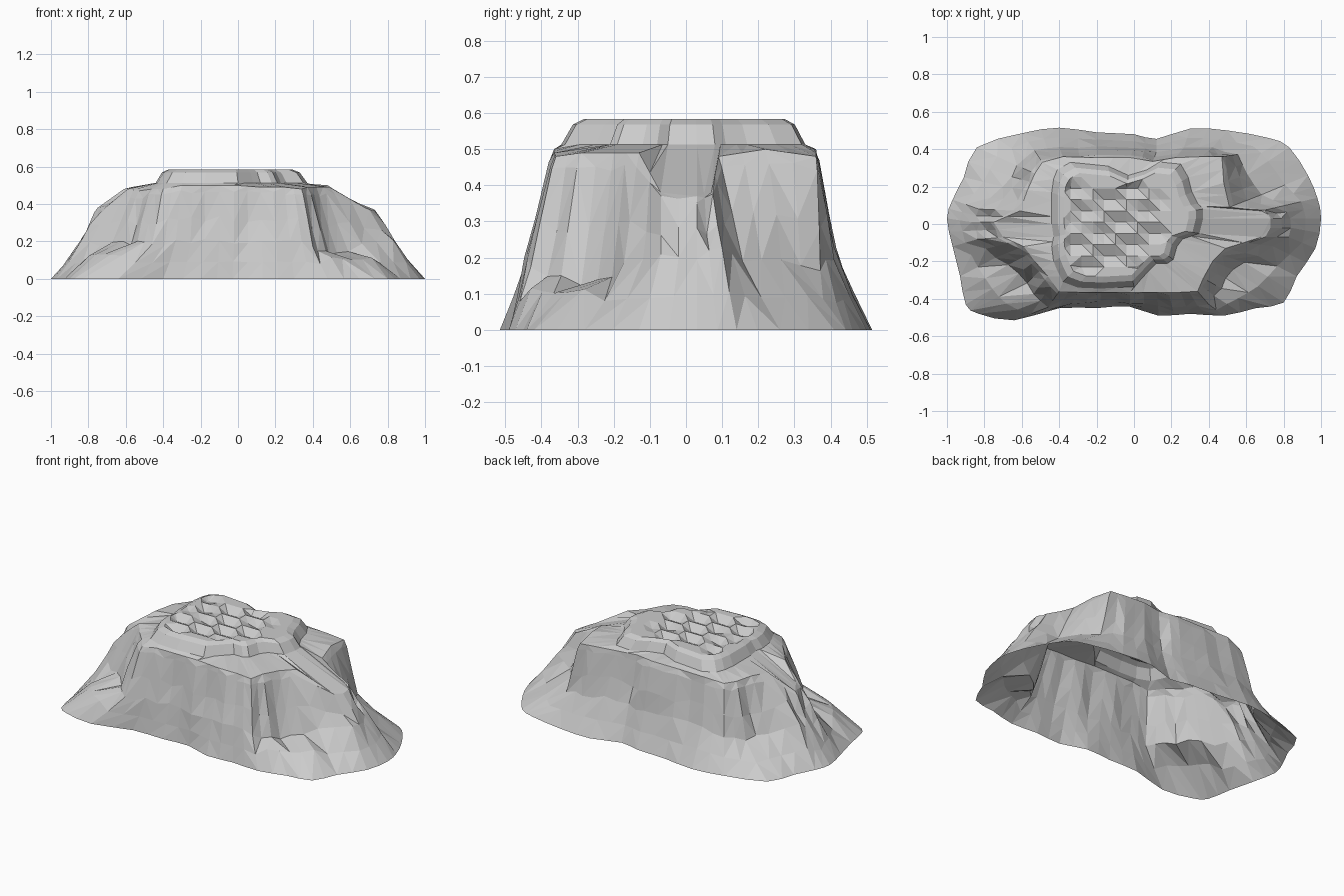
import bpy, bmesh, random
from mathutils import Vector

if "Cube" in bpy.data.objects:
    bpy.data.objects.remove(bpy.data.objects["Cube"])

random.seed(4)

# Ground outline, counter-clockwise from +x
BASE = [(1, .03), (.98, .14), (.93, .26), (.83, .41), (.72, .46), (.5, .5), (.3, .51), (.12, .455),
        (0, .48), (-.2, .49), (-.4, .515), (-.6, .485), (-.84, .41), (-.91, .25), (-.97, .13), (-1, .03),
        (-.97, -.12), (-.93, -.28), (-.9, -.43), (-.83, -.48), (-.64, -.515), (-.4, -.45), (-.2, -.45),
        (-.03, -.44), (.13, -.49), (.3, -.48), (.48, -.49), (.65, -.45), (.8, -.42), (.87, -.28), (.97, -.13)]
# Top of the talus slope
FOOT = [(.84, .03, .2), (.81, .1, .22), (.69, .16, .2), (.6, .26, .2), (.55, .37, .17), (.42, .41, .2),
        (.27, .415, .22), (.12, .39, .2), (0, .4, .2), (-.2, .41, .22), (-.4, .415, .22), (-.53, .39, .19),
        (-.62, .31, .15), (-.7, .2, .18), (-.83, .08, .22), (-.87, .01, .16), (-.83, -.08, .2),
        (-.74, -.18, .18), (-.61, -.26, .19), (-.53, -.37, .19), (-.46, -.445, .18), (-.33, -.425, .2),
        (-.18, -.42, .2), (-.02, -.42, .2), (.13, -.445, .2), (.28, -.445, .2), (.4, -.43, .18),
        (.46, -.34, .14), (.53, -.245, .13), (.66, -.17, .18), (.83, -.07, .2)]
# Cliff rim, with a spur at each end
RIM = [(.73, .03, .37), (.68, .07, .38), (.51, .09, .48), (.48, .22, .5), (.47, .36, .48), (.36, .36, .49),
       (.22, .355, .5), (.1, .335, .5), (-.02, .355, .5), (-.2, .355, .5), (-.38, .36, .5), (-.49, .33, .48),
       (-.53, .27, .48), (-.57, .18, .49), (-.61, .07, .48), (-.75, .01, .38), (-.7, -.07, .39),
       (-.59, -.12, .48), (-.53, -.2, .47), (-.46, -.28, .48), (-.4, -.36, .48), (-.3, -.365, .5),
       (-.18, -.365, .5), (-.02, -.365, .5), (.12, -.365, .49), (.25, -.365, .49), (.34, -.36, .48),
       (.37, -.29, .49), (.42, -.2, .49), (.49, -.13, .49), (.68, -.07, .38)]
# Foot of the summit step, cut back at the front right
STEP = [(.37, .03), (.37, .08), (.34, .11), (.31, .17), (.29, .25), (.25, .32), (.15, .33), (.07, .29),
        (-.03, .26), (-.14, .31), (-.34, .33), (-.41, .29), (-.43, .24), (-.44, .17), (-.44, .08), (-.44, 0),
        (-.43, -.07), (-.44, -.12), (-.43, -.2), (-.41, -.25), (-.38, -.31), (-.3, -.34), (-.18, -.345),
        (0, -.335), (.08, -.25), (.12, -.21), (.18, -.21), (.21, -.19), (.23, -.12), (.26, -.08), (.35, -.05)]
MID = Vector((-.07, .01, 0))


def lift(points, z):
    return [Vector((x, y, z)) for x, y in points]


def refine(ring, smooth=False):
    """Double the number of points around a ring."""
    out, n = [], len(ring)
    for i in range(n):
        a, b = ring[i], ring[(i + 1) % n]
        m = (a + b) / 2
        if smooth:
            m = m * 1.125 - (ring[i - 1] + ring[(i + 2) % n]) / 16
        out += [a.copy(), m]
    return out


def blend(a, b, t):
    return [p.lerp(q, t) for p, q in zip(a, b)]


def shrink(ring, s, z):
    return [Vector((MID.x + (p.x - MID.x) * s, MID.y + (p.y - MID.y) * s, z)) for p in ring]


base = refine(lift(BASE, 0), True)
foot = refine([Vector(p) for p in FOOT])
rim = refine([Vector(p) for p in RIM])
step = refine(lift(STEP, .513))
talus = blend(base, foot, .5)
for i, p in enumerate(talus):
    # low terraces bulge at the two front corners
    p.z += .035 if 53 <= i <= 57 or 35 <= i <= 39 else -.008
low, high = blend(foot, rim, .4), blend(foot, rim, .84)
for p in high:
    p.z += .012

# Vertical gullies: a shared in-out shift along each spoke
gully = [random.uniform(-.016, .016) for _ in base]
for ring, amount in ((talus, .2), (foot, .6), (low, 1), (high, .5)):
    for i, p in enumerate(ring):
        out = base[i] - rim[i]
        out.z = 0
        p += out.normalized() * gully[i] * amount
        p.z += random.uniform(-.02, .02) * amount

rings = [base, talus, foot, low, high, rim, step,
         shrink(step, .91, .568), shrink(step, .82, .584)]
bm = bmesh.new()
loops = [[bm.verts.new(p) for p in ring] for ring in rings]
n = len(base)
for a, b in zip(loops, loops[1:]):
    for i in range(n):
        j = (i + 1) % n
        if i % 3:
            bm.faces.new((a[i], a[j], b[j]))
            bm.faces.new((a[i], b[j], b[i]))
        else:
            bm.faces.new((a[i], a[j], b[i]))
            bm.faces.new((a[j], b[j], b[i]))

# Summit cap, sliced into a grid and broken into shallow diagonal slabs
bm.faces.new(loops[-1])
slices = [(Vector((-.4 + .06 * k, 0, 0)), Vector((1, 0, 0))) for k in range(13)]
slices += [(Vector((0, -.29 + .06 * k, 0)), Vector((0, 1, 0))) for k in range(11)]
for co, normal in slices:
    top = [f for f in bm.faces if all(v.co.z > .58 for v in f.verts)]
    geom = set(top)
    for f in top:
        geom.update(f.edges)
        geom.update(f.verts)
    bmesh.ops.bisect_plane(bm, geom=list(geom), plane_co=co, plane_no=normal, dist=1e-4)
inner = [v for v in bm.verts if v.co.z > .58
         and all(w.co.z > .58 for f in v.link_faces for w in f.verts)]
for v in inner:
    column, row = round((v.co.x + .4) / .06), round((v.co.y + .29) / .06)
    if v.co.x < .2 and v.co.y < .2 and (column + row * 3) % 5 < 2:
        v.co.z -= random.choice((.015, .03))
bmesh.ops.triangulate(bm, faces=[f for f in bm.faces if len(f.verts) > 3], quad_method='FIXED')

# Open-bottomed rock shell
mesh = bpy.data.meshes.new("rocky_plateau")
bm.to_mesh(mesh)
bm.free()
rock = bpy.data.objects.new("rocky_plateau", mesh)
bpy.context.collection.objects.link(rock)
